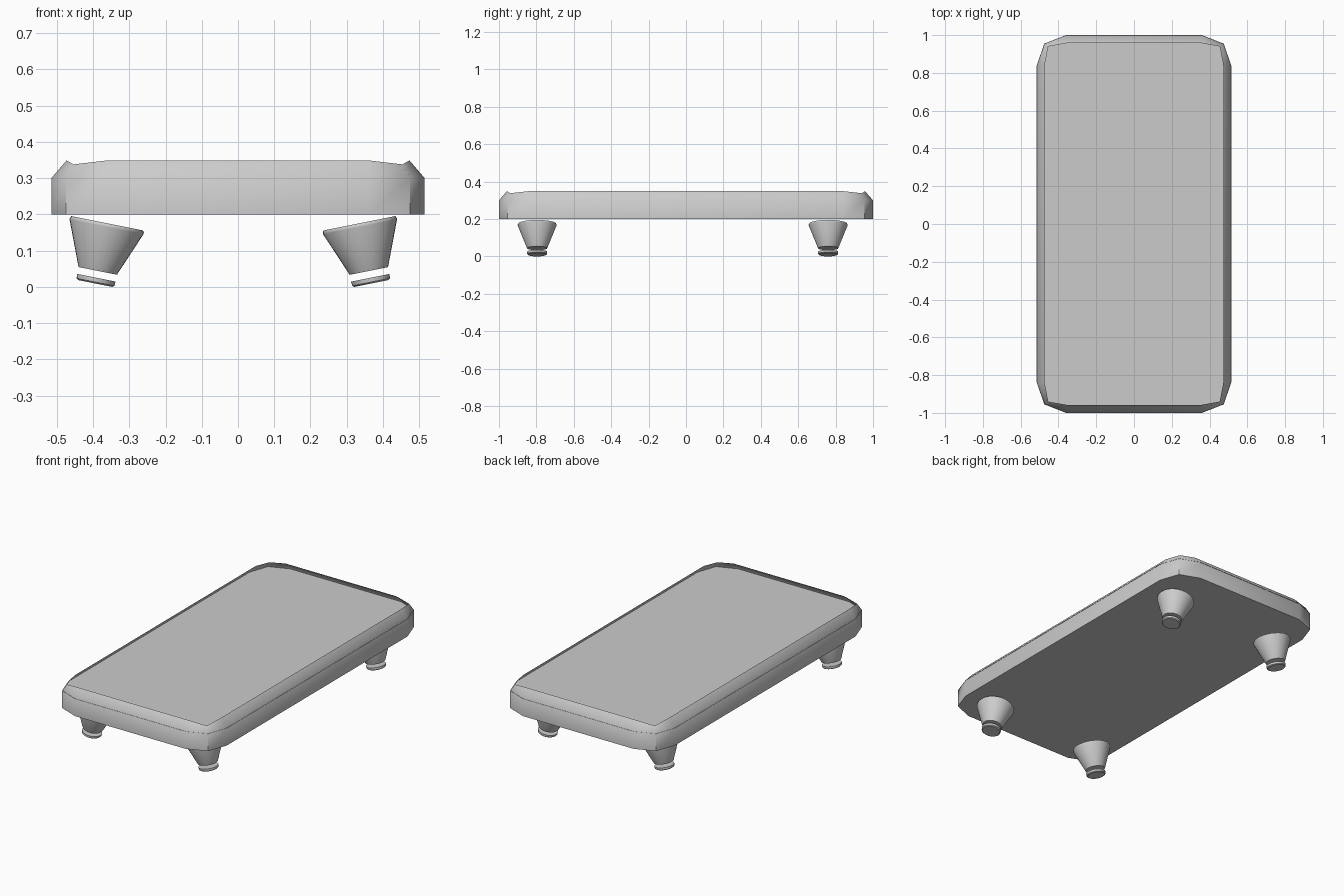
import bpy, bmesh, math
from mathutils import Matrix, Vector

if "Cube" in bpy.data.objects:
    bpy.data.objects.remove(bpy.data.objects["Cube"])


def finish(name, bm, angle):
    mesh = bpy.data.meshes.new(name)
    bm.to_mesh(mesh)
    bm.free()
    obj = bpy.data.objects.new(name, mesh)
    bpy.context.collection.objects.link(obj)
    bpy.ops.object.select_all(action='DESELECT')
    obj.select_set(True)
    bpy.context.view_layer.objects.active = obj
    bpy.ops.object.shade_smooth_by_angle(angle=math.radians(angle))
    return obj


def outline(corner):
    """Mirror one corner (counter-clockwise, +x +y) into a full loop."""
    loop = []
    for sx, sy in ((1, 1), (-1, 1), (-1, -1), (1, -1)):
        pts = corner if sx * sy > 0 else corner[::-1]
        loop += [(sx * x, sy * y, z) for x, y, z in pts]
    return loop


def wide(z):
    return outline([(0.515, 0.84, z), (0.475, 0.955, z), (0.36, 1.0, z)])


crest = outline([(0.473, 0.84, 0.349), (0.454, 0.94, 0.338), (0.36, 0.957, 0.349)])

# Deck rim: walls, inward-leaning lip and underside
bm = bmesh.new()
rings = [[bm.verts.new(p) for p in ring] for ring in (wide(0.2), wide(0.3), crest)]
for a, b in zip(rings, rings[1:]):
    for i in range(len(a)):
        j = (i + 1) % len(a)
        bm.faces.new((a[i], a[j], b[j], b[i]))
bm.faces.new(rings[0][::-1])
finish("deck_rim", bm, 45)

# Flat top panel, sunk below the lip
bm = bmesh.new()
bm.faces.new([bm.verts.new(p) for p in wide(0.302)])
finish("deck_top", bm, 30)


# Legs: tilted turned parts, (radius, height along axis) profiles
def turned(name, profile, base, tilt, sides=32):
    bm = bmesh.new()
    rings = []
    for r, h in profile:
        rings.append([bm.verts.new((r * math.cos(t), r * math.sin(t), h))
                      for t in (2 * math.pi * k / sides for k in range(sides))])
    for a, b in zip(rings, rings[1:]):
        for i in range(sides):
            j = (i + 1) % sides
            bm.faces.new((a[i], a[j], b[j], b[i]))
    bm.faces.new(rings[0][::-1])
    bm.faces.new(rings[-1])
    bm.transform(Matrix.Translation(Vector(base)) @ Matrix.Rotation(tilt, 4, 'Y'))
    finish(name, bm, 35)


leg = [(0.054, 0.0), (0.104, 0.124), (0.104, 0.129), (0.101, 0.134)]
pad = [(0.048, 0.0), (0.053, 0.004), (0.054, 0.016)]
for sx, side in ((-1, "left"), (1, "right")):
    for sy, end in ((-1, "front"), (1, "back")):
        y = -0.018 + sy * 0.778
        tilt = -sx * math.radians(11.3)
        turned(f"leg_{end}_{side}", leg, (-0.013 + sx * 0.374, y, 0.044), tilt)
        turned(f"foot_pad_{end}_{side}", pad, (-0.013 + sx * 0.381, y, 0.0095), tilt)
